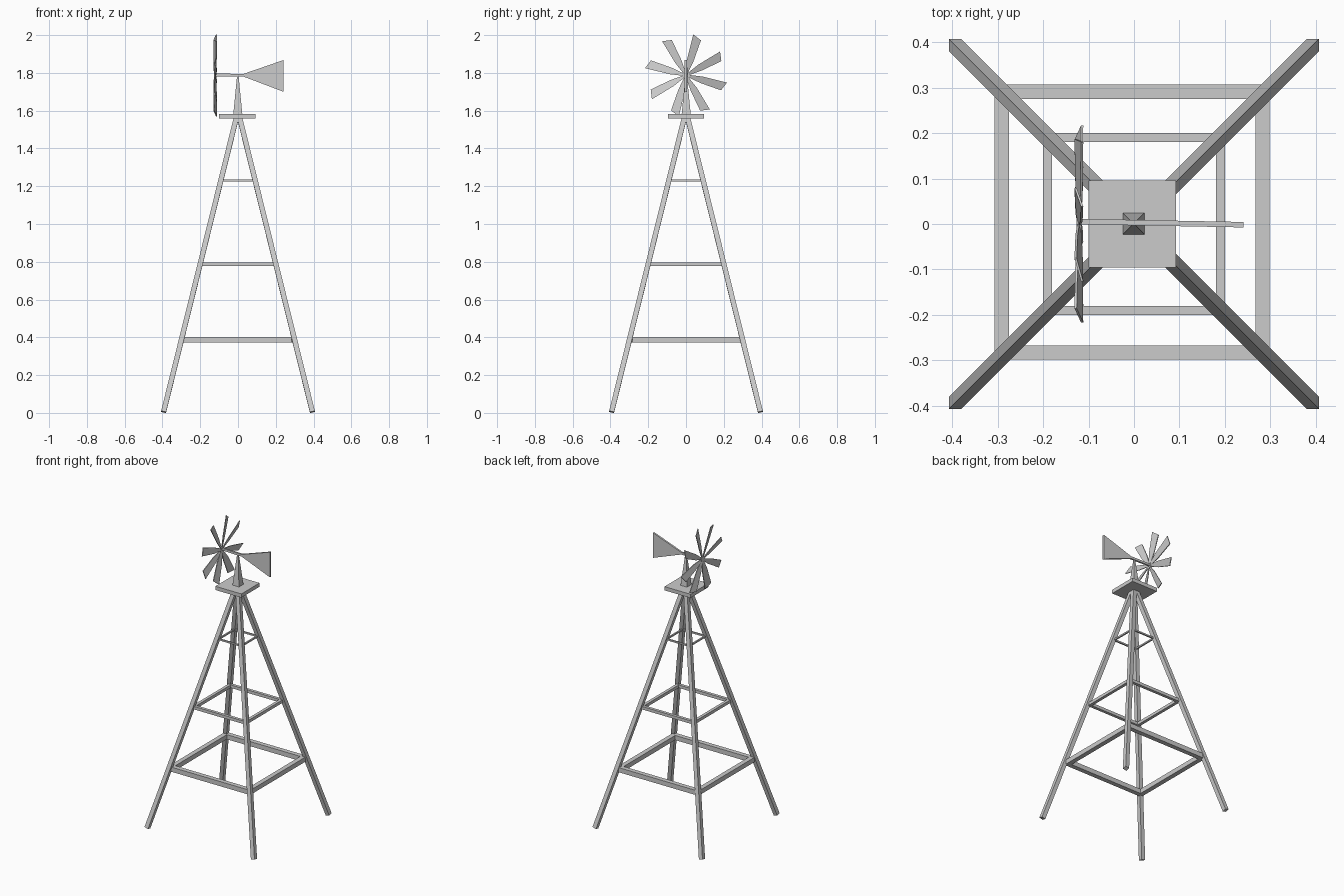
import bpy
from math import cos, sin, pi, radians
from mathutils import Vector

if "Cube" in bpy.data.objects:
    bpy.data.objects.remove(bpy.data.objects["Cube"])


def mesh_object(name, verts, faces):
    mesh = bpy.data.meshes.new(name)
    mesh.from_pydata([tuple(v) for v in verts], [], faces)
    mesh.update()
    obj = bpy.data.objects.new(name, mesh)
    bpy.context.collection.objects.link(obj)
    return obj


def loft(name, lower, upper):
    """Closed solid between two matching outlines."""
    n = len(lower)
    faces = [tuple(range(n))[::-1], tuple(range(n, 2 * n))]
    faces += [(i, (i + 1) % n, n + (i + 1) % n, n + i) for i in range(n)]
    return mesh_object(name, list(lower) + list(upper), faces)


def square(cx, cy, z, half):
    return [Vector((cx + sx * half, cy + sy * half, z))
            for sx, sy in ((-1, -1), (1, -1), (1, 1), (-1, 1))]


def beam(name, a, b, width):
    a, b = Vector(a), Vector(b)
    rot = Vector((0, 0, 1)).rotation_difference(b - a)
    section = [rot @ p for p in square(0, 0, 0, width / 2)]
    return loft(name, [a + p for p in section], [b + p for p in section])


# Four splayed legs
for sx in (-1, 1):
    for sy in (-1, 1):
        beam("tower_leg", (sx * .394, sy * .394, .005),
             (sx * .008, sy * .008, 1.565), .027)

# Three square rings of cross braces
for z, half, t, off in ((.387, .287, .031, .004), (.787, .19, .02, 0),
                        (1.23, .085, .010, 0)):
    for s in (-1, 1):
        y, x = s * half + off, s * half - off
        beam("cross_brace", (-half - off, y, z), (half - off, y, z), t)
        beam("cross_brace", (x, -half + off, z), (x, half + off, z), t)

# Platform and tapered mast
loft("platform", square(-.004, 0, 1.558, .096), square(-.004, 0, 1.583, .096))
loft("mast", square(-.001, .001, 1.58, .024), square(-.001, .001, 1.785, .004))

# Shaft flaring into the tail vane, turned slightly off axis
profile = [(-.125, 1.782), (.03, 1.78), (.241, 1.70), (.241, 1.868),
           (.03, 1.795), (-.125, 1.796)]


def vane_side(offset):
    return [Vector((x, .003 - .019 * x + offset, z)) for x, z in profile]


loft("shaft_and_tail_vane", vane_side(.006), vane_side(-.006))

# Rotor: eight pitched, slanted-tip blades around a small hub
HUB = Vector((-.121, 0, 1.787))
outline = [(.018, -.007), (.085, -.018), (.200, -.025),
           (.219, .023), (.085, .018), (.018, .007)]
for i in range(8):
    a = radians(74) + i * pi / 4
    u, v = Vector((0, cos(a), sin(a))), Vector((0, -sin(a), cos(a)))
    mid = [HUB + u * r + v * t + Vector((t * .3, 0, 0)) for r, t in outline]
    d = Vector((.0025, 0, 0))
    loft("rotor_blade", [p - d for p in mid], [p + d for p in mid])

ring = [HUB + Vector((0, .02 * cos(i * pi / 4), .02 * sin(i * pi / 4)))
        for i in range(8)]
loft("rotor_hub", [p - Vector((.005, 0, 0)) for p in ring],
     [p + Vector((.005, 0, 0)) for p in ring])
